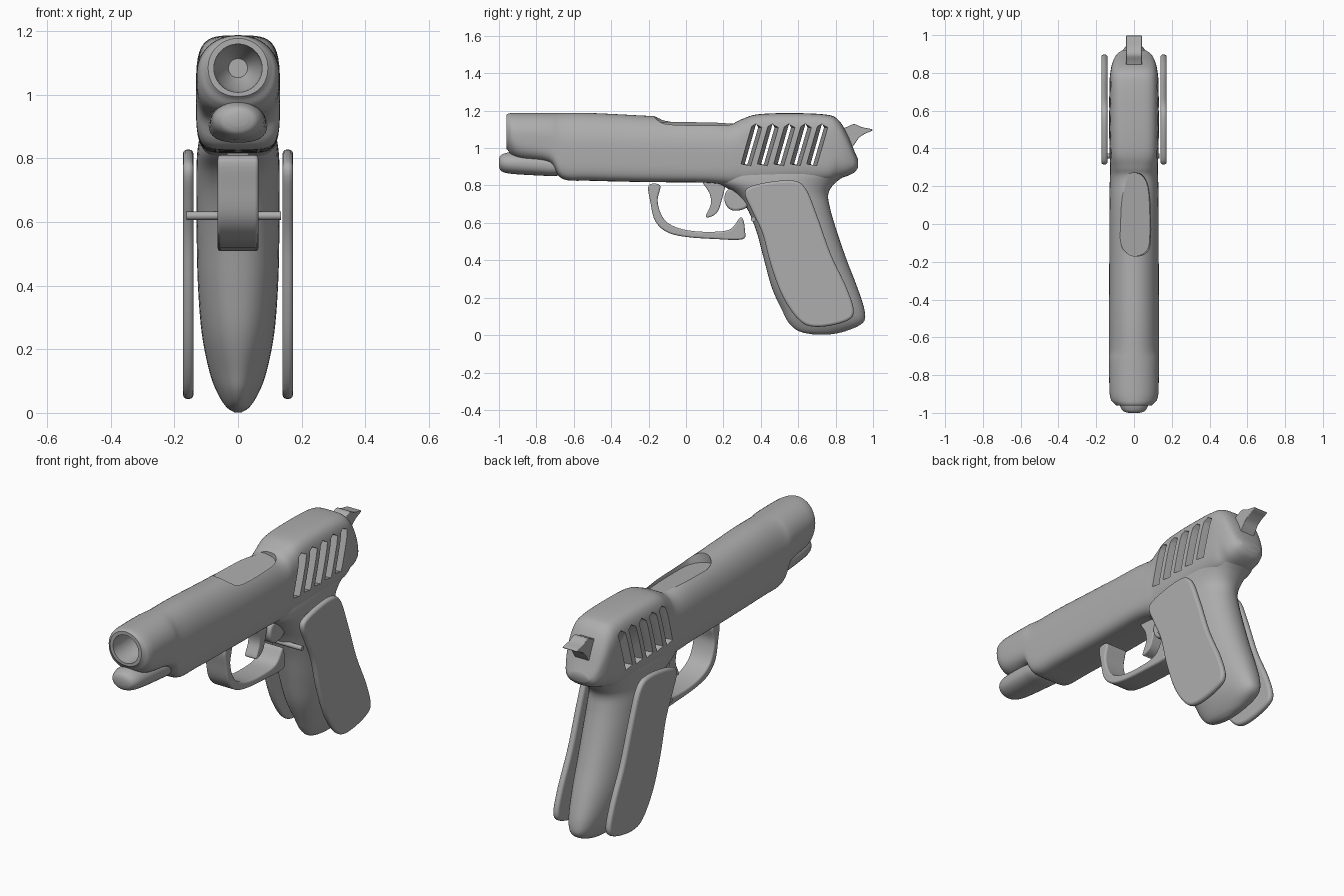
import bpy, bmesh, math
from mathutils import Vector, Matrix

if "Cube" in bpy.data.objects:
    bpy.data.objects.remove(bpy.data.objects["Cube"], do_unlink=True)

GREY = (0.42, 0.42, 0.42, 1)
steel = bpy.data.materials.new("plain grey")
steel.use_nodes = True
steel.diffuse_color = GREY
steel.node_tree.nodes["Principled BSDF"].inputs["Base Color"].default_value = GREY


def spline(pts, steps, closed=False):
    """Catmull-Rom through tuples of any length."""
    out, n = [], len(pts)
    for i in range(n if closed else n - 1):
        idx = [(i + k) % n if closed else min(max(i + k, 0), n - 1) for k in (-1, 0, 1, 2)]
        a, b, c, d = [pts[j] for j in idx]
        for s in range(steps):
            t = s / steps
            out.append(tuple(0.5 * (2 * q + (r - p) * t + (2 * p - 5 * q + 4 * r - u) * t * t
                                    + (3 * q - p - 3 * r + u) * t ** 3)
                             for p, q, r, u in zip(a, b, c, d)))
    return out if closed else out + [pts[-1]]


def finish(name, bm):
    bmesh.ops.recalc_face_normals(bm, faces=bm.faces)
    mesh = bpy.data.meshes.new(name)
    bm.to_mesh(mesh)
    bm.free()
    ob = bpy.data.objects.new(name, mesh)
    bpy.context.collection.objects.link(ob)
    mesh.materials.append(steel)
    return ob


def smooth(ob, angle=35):
    bpy.ops.object.select_all(action="DESELECT")
    ob.select_set(True)
    bpy.context.view_layer.objects.active = ob
    bpy.ops.object.shade_smooth_by_angle(angle=math.radians(angle))


def skin(name, rings):
    bm = bmesh.new()
    loops = [[bm.verts.new(p) for p in ring] for ring in rings]
    n = len(loops[0])
    for a, b in zip(loops, loops[1:]):
        for i in range(n):
            bm.faces.new((a[i], a[(i + 1) % n], b[(i + 1) % n], b[i]))
    bm.faces.new(loops[0])
    bm.faces.new(loops[-1])
    return finish(name, bm)


def loft(name, stations, axis, steps=4, sides=48):
    """Stations: position, low, high, half width, low power, high power."""
    rings = []
    for p, lo, hi, w, nl, nh in spline(stations, steps):
        ring = []
        for i in range(sides):
            a = 2 * math.pi * i / sides
            c, s = math.cos(a), math.sin(a)
            e = 2 / (nh if s > 0 else nl)
            x = w * math.copysign(abs(c) ** e, c)
            v = (lo + hi) / 2 + (hi - lo) / 2 * math.copysign(abs(s) ** e, s)
            ring.append((x, p, v) if axis == "y" else (x, v, p))
        rings.append(ring)
    return skin(name, rings)


def slab(name, outline, x0, x1, bevel, steps=5):
    """Rounded side outline (y, z) given thickness in x."""
    pts = spline(outline, steps, True)
    ob = skin(name, [[(x, y, z) for y, z in pts] for x in (x0, x1)])
    if bevel:
        mod = ob.modifiers.new("soft edge", "BEVEL")
        mod.width, mod.segments = bevel, 3
        mod.limit_method, mod.angle_limit = "ANGLE", math.radians(50)
    return ob


def carve(ob, cutters):
    for c in cutters:
        mod = ob.modifiers.new("cut", "BOOLEAN")
        mod.object, mod.solver = c, "EXACT"
    deps = bpy.context.evaluated_depsgraph_get()
    mesh = bpy.data.meshes.new_from_object(ob.evaluated_get(deps))
    ob.modifiers.clear()
    ob.data = mesh
    for c in cutters:
        bpy.data.objects.remove(c, do_unlink=True)


# slide with the bulky rear housing
slide = loft("slide", [
    (-0.96, 0.995, 1.178, 0.094, 2.2, 2), (-0.95, 0.985, 1.184, 0.105, 2.2, 2),
    (-0.93, 0.96, 1.187, 0.122, 2.4, 2), (-0.88, 0.94, 1.188, 0.13, 3, 2.1),
    (-0.73, 0.92, 1.188, 0.132, 4, 2.1), (-0.66, 0.835, 1.188, 0.132, 5, 2.1),
    (-0.5, 0.825, 1.187, 0.132, 5, 2.1), (-0.2, 0.818, 1.172, 0.131, 5, 2.1),
    (0.1, 0.815, 1.157, 0.13, 5, 2.2), (0.24, 0.8, 1.135, 0.128, 4, 2.6),
    (0.3, 0.8, 1.155, 0.126, 4, 3.2), (0.38, 0.8, 1.18, 0.13, 4, 4),
    (0.55, 0.81, 1.187, 0.132, 4, 4), (0.74, 0.82, 1.18, 0.13, 4, 4),
    (0.81, 0.835, 1.155, 0.124, 3, 3.5), (0.86, 0.85, 1.08, 0.112, 3, 3),
    (0.9, 0.87, 0.985, 0.09, 2.5, 2.5), (0.92, 0.895, 0.94, 0.06, 2, 2)], "y", 5)

# muzzle bore
bore = skin("bore_cutter", [[(r * math.cos(a * math.pi / 20), y, 1.084 + r * math.sin(a * math.pi / 20))
                             for a in range(40)] for y, r in ((-1.1, 0.08), (-0.75, 0.07), (-0.68, 0.03))])

# sloping flat on top of the slide
half = [(0.085, -0.08), (0.08, 0.16), (0.05, 0.25), (0, 0.27), (-0.05, 0.25),
        (-0.075, 0.16), (-0.075, -0.08), (-0.05, -0.15), (0, -0.17), (0.06, -0.15)]
port = skin("port_cutter", [[(x, y, z) for x, y in spline(half, 4, True)] for z in (0, 0.2)])
port.data.transform(Matrix.Translation((0, 0, 1.122)) @ Matrix.Rotation(math.radians(13), 4, "Y"))

# leaning slots, narrowing toward the middle
cutters = [bore, port]
for i in range(5):
    y0, rings = 0.29 + 0.088 * i, []
    for x, w in ((-0.17, 0.066), (0, 0.012), (0.17, 0.066)):
        c = y0 + 0.03
        rings.append([(x, c - w / 2, 0.915), (x, c + w / 2, 0.905), (x, c + w / 2 + 0.06, 1.11),
                      (x, c + 0.055, 1.13), (x, c - w / 2 + 0.055, 1.11)])
    cutters.append(skin("slot_cutter", rings))
carve(slide, cutters)
smooth(slide)

# rounded lug under the muzzle
smooth(loft("lower_lug", [
    (-1.0, 0.9, 0.945, 0.03, 2, 2), (-0.985, 0.875, 0.965, 0.062, 2, 2), (-0.93, 0.862, 0.978, 0.082, 2.2, 2),
    (-0.78, 0.853, 0.975, 0.09, 2.5, 2), (-0.69, 0.852, 0.96, 0.09, 2.5, 2),
    (-0.62, 0.88, 0.94, 0.06, 2, 2)], "y", 5, 32))

# grip frame
smooth(loft("grip_frame", [
    (0.002, 0.69, 0.76, 0.012, 2, 2), (0.02, 0.605, 0.85, 0.038, 2, 2.2), (0.065, 0.55, 0.945, 0.066, 2, 2.5),
    (0.13, 0.515, 0.955, 0.09, 2, 2.5), (0.25, 0.46, 0.918, 0.114, 2.2, 2.3), (0.4, 0.418, 0.86, 0.126, 2.3, 2.2),
    (0.55, 0.378, 0.808, 0.13, 2.3, 2.2), (0.68, 0.325, 0.77, 0.131, 2.3, 2.2), (0.76, 0.26, 0.762, 0.131, 2.5, 2.2),
    (0.82, 0.16, 0.805, 0.128, 3, 2.5), (0.87, 0.13, 0.88, 0.12, 3, 3), (0.895, 0.15, 0.89, 0.11, 3, 3)], "z", 5))

# side panels standing off the frame
panel = [(0.315, 0.76), (0.37, 0.803), (0.55, 0.828), (0.635, 0.79), (0.7, 0.64), (0.775, 0.43),
         (0.86, 0.25), (0.897, 0.12), (0.84, 0.068), (0.7, 0.044), (0.61, 0.075),
         (0.52, 0.2), (0.455, 0.37), (0.41, 0.54), (0.355, 0.66)]
for side, s in (("left", 1), ("right", -1)):
    smooth(slab(side + "_grip_panel", panel, s * 0.14, s * 0.173, 0.013), 60)

# trigger guard, trigger, catch behind it and hammer
smooth(slab("trigger_guard", [
    (-0.2, 0.8), (-0.19, 0.71), (-0.165, 0.61), (-0.1, 0.55), (0, 0.525), (0.15, 0.514), (0.3, 0.512),
    (0.315, 0.56), (0.295, 0.632), (0.235, 0.565), (0.12, 0.552), (0, 0.562), (-0.085, 0.592),
    (-0.13, 0.64), (-0.152, 0.72), (-0.138, 0.8)], -0.064, 0.064, 0.014), 60)
smooth(slab("trigger", [(0.09, 0.83), (0.125, 0.76), (0.133, 0.7), (0.105, 0.632), (0.155, 0.645),
                        (0.185, 0.7), (0.205, 0.83)], -0.035, 0.035, 0.012), 60)
smooth(slab("trigger_catch", [(0.205, 0.73), (0.225, 0.68), (0.27, 0.665), (0.33, 0.69),
                              (0.33, 0.78), (0.23, 0.78)], -0.05, 0.05, 0.012), 60)
smooth(slab("hammer", [(0.8, 1.08), (0.865, 1.115), (0.9, 1.128), (0.94, 1.112), (0.998, 1.098), (0.96, 1.078),
                       (0.925, 1.055), (0.9, 1.02), (0.87, 0.99), (0.8, 0.99)], -0.042, 0.042, 0.013), 60)

# cross pin
pin = skin("cross_pin", [[(x, 0.36 + 0.013 * math.cos(a * math.pi / 8), 0.62 + 0.013 * math.sin(a * math.pi / 8))
                          for a in range(16)] for x in (-0.162, 0.135)])
smooth(pin)
